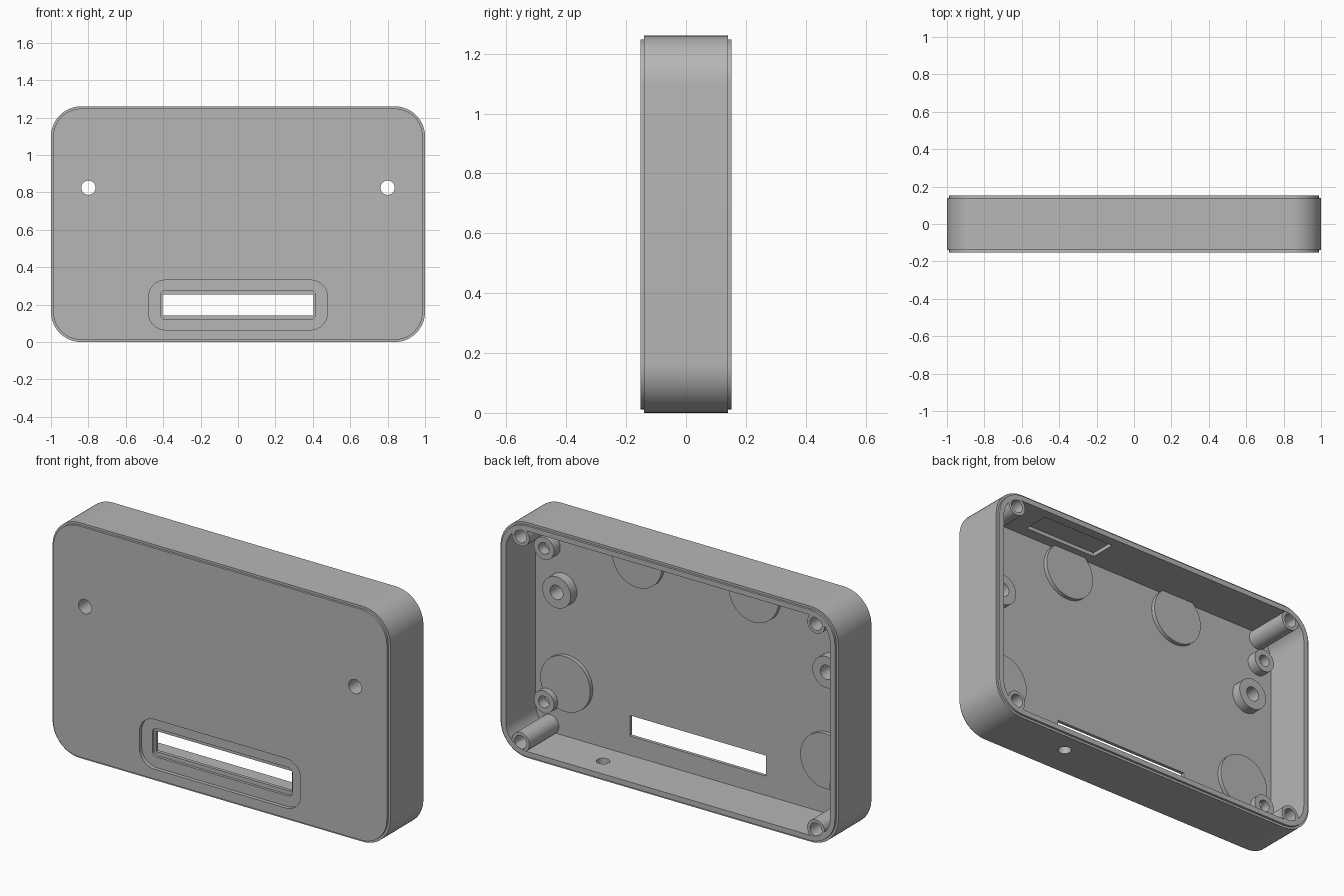
import bpy, bmesh
from math import sin, cos, pi

if "Cube" in bpy.data.objects:
    bpy.data.objects.remove(bpy.data.objects["Cube"], do_unlink=True)

grey = bpy.data.materials.new("plain grey")
grey.use_nodes = True
grey.diffuse_color = (0.47, 0.47, 0.47, 1)
grey.node_tree.nodes["Principled BSDF"].inputs["Base Color"].default_value = (0.47, 0.47, 0.47, 1)

MID = 0.63      # height of the case centre
FLOOR = -0.1    # inner face of the front panel


def finish(name, bm):
    bmesh.ops.recalc_face_normals(bm, faces=bm.faces)
    mesh = bpy.data.meshes.new(name)
    bm.to_mesh(mesh)
    bm.free()
    mesh.materials.append(grey)
    ob = bpy.data.objects.new(name, mesh)
    bpy.context.collection.objects.link(ob)
    return ob


def rounded_outline(w, h, r, steps=14):
    pts = []
    for i, (sx, sz) in enumerate([(1, 1), (-1, 1), (-1, -1), (1, -1)]):
        for k in range(steps + 1):
            a = (i + k / steps) * pi / 2
            pts.append((sx * (w - r) + r * cos(a), sz * (h - r) + r * sin(a)))
    return pts


def loft(name, layers, z):
    """Stack rounded rectangles (y, half width, half height, radius) and cap the ends."""
    bm = bmesh.new()
    rings = [[bm.verts.new((x, y, z + dz)) for x, dz in rounded_outline(w, h, r)]
             for y, w, h, r in layers]
    for a, b in zip(rings, rings[1:]):
        for i in range(len(a)):
            j = (i + 1) % len(a)
            bm.faces.new((a[i], a[j], b[j], b[i]))
    bm.faces.new(rings[0])
    bm.faces.new(rings[-1])
    return finish(name, bm)


def lathe(name, x, z, profile, closed, n=40):
    """Turn (radius, y) points around an axis along y."""
    bm = bmesh.new()
    rings = [[bm.verts.new((x + r * cos(2 * pi * k / n), y, z + r * sin(2 * pi * k / n)))
              for k in range(n)] for r, y in profile]
    pairs = list(zip(rings, rings[1:]))
    if closed:
        pairs.append((rings[-1], rings[0]))
    else:
        bm.faces.new(rings[0])
        bm.faces.new(rings[-1])
    for a, b in pairs:
        for i in range(n):
            j = (i + 1) % n
            bm.faces.new((a[i], a[j], b[j], b[i]))
    return finish(name, bm)


def tube(name, x, z, y0, y1, r, hole):
    return lathe(name, x, z, [(r, y0), (r, y1), (hole, y1), (hole, y0)], True)


def rod(name, x, z, y0, y1, r):
    return lathe(name, x, z, [(r, y0), (r, y1)], False)


def cut(target, cutter):
    cutter.hide_render = True
    mod = target.modifiers.new("cut", 'BOOLEAN')
    mod.operation = 'DIFFERENCE'
    mod.solver = 'EXACT'
    mod.object = cutter
    bpy.context.view_layer.objects.active = target
    bpy.ops.object.modifier_apply(modifier=mod.name)
    bpy.data.objects.remove(cutter, do_unlink=True)


def smooth(ob):
    bpy.ops.object.select_all(action='DESELECT')
    ob.select_set(True)
    bpy.context.view_layer.objects.active = ob
    bpy.ops.object.shade_smooth_by_angle()


# Case shell with a small step at the front and back rims
lip = (0.988, 0.618, 0.15)
full = (1.0, 0.63, 0.162)
shell = loft("case_shell", [(-0.152, *lip), (-0.14, *lip), (-0.14, *full),
                            (0.14, *full), (0.14, *lip), (0.152, *lip)], MID)
# Open back cavity
cut(shell, loft("cavity_cutter", [(FLOOR, 0.96, 0.59, 0.122), (0.3, 0.96, 0.59, 0.122)], MID))

# Front slot: shallow recess, deeper pocket, through opening
SLOT = 0.198
for y_in, w, h, r in [(-0.132, 0.478, 0.133, 0.09),
                      (-0.118, 0.415, 0.076, 0.026),
                      (0.0, 0.403, 0.055, 0.002)]:
    cut(shell, loft("slot_cutter", [(-0.3, w, h, r), (y_in, w, h, r)], SLOT))

# Front screw holes
for s in (-1, 1):
    cut(shell, rod("screw_hole_cutter", s * 0.8, 0.825, -0.3, 0, 0.038))

# Cable hole through the bottom wall
bpy.ops.mesh.primitive_cylinder_add(vertices=32, radius=0.033, depth=0.2, location=(0.47, 0.03, 0.02))
cut(shell, bpy.context.object)

# Rectangular recess inside the top wall
bpy.ops.mesh.primitive_cube_add(size=1, location=(0.44, 0.03, 1.19))
bpy.context.object.scale = (0.43, 0.14, 0.1)
bpy.context.view_layer.update()
cut(shell, bpy.context.object)

parts = [shell]
for side, s in (("right", -1), ("left", 1)):
    for level, t in (("lower", -1), ("upper", 1)):
        tag = f"{level}_{side}"
        # Corner screw posts and short standoffs
        parts.append(tube("corner_post_" + tag, s * 0.875, MID + t * 0.551,
                          FLOOR - 0.01, 0.15, 0.052, 0.035))
        parts.append(tube("standoff_" + tag, s * 0.875, MID + t * 0.411,
                          FLOOR - 0.01, -0.047, 0.06, 0.031))
    # Wide bosses around the front screw holes
    parts.append(tube("screw_boss_" + side, s * 0.8, 0.825, FLOOR - 0.01, -0.047, 0.084, 0.038))
    # Raised round pads on the inner face
    parts.append(rod("upper_pad_" + side, s * 0.345, 1.108, FLOOR - 0.01, -0.078, 0.148))
    parts.append(rod("lower_pad_" + side, s * 0.77, 0.33, FLOOR - 0.01, -0.078, 0.148))

for ob in parts:
    smooth(ob)
